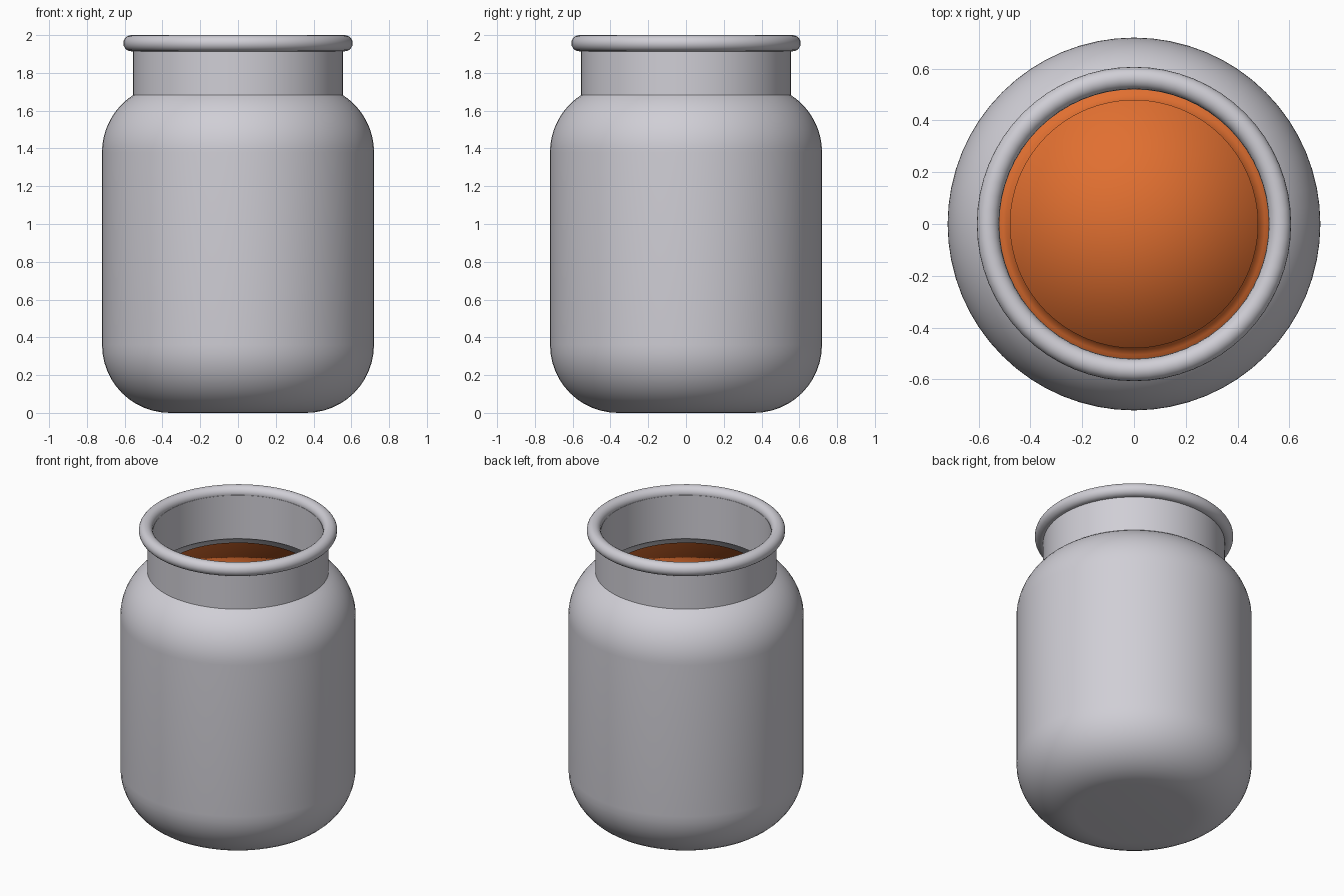
import bpy, bmesh, math

SEGMENTS = 64

old = bpy.data.objects.get("Cube")
if old:
    bpy.data.objects.remove(old, do_unlink=True)


def make_material(name, rgb):
    mat = bpy.data.materials.new(name)
    mat.use_nodes = True
    color = (*rgb, 1.0)
    mat.diffuse_color = color
    mat.node_tree.nodes["Principled BSDF"].inputs["Base Color"].default_value = color
    return mat


def arc(cx, cz, radius, start, end, steps=12):
    """Points of a circular arc in the (radius, height) plane, angles in degrees."""
    angles = [math.radians(start + (end - start) * i / steps) for i in range(steps + 1)]
    return [(cx + radius * math.cos(a), cz + radius * math.sin(a)) for a in angles]


def bottle(side, corner, base, shoulder_z, neck):
    """Rounded base, straight side and rounded shoulder ending at the neck radius."""
    cx = side - corner
    end = math.degrees(math.acos((neck - cx) / corner))
    return (arc(cx, base + corner, corner, -90, 0)
            + arc(cx, shoulder_z, corner, 0, end))


def lathe(name, profile, mat, closed=False, smooth_angle=None):
    """Revolve a profile about z; points on the axis become one shared pole."""
    bm = bmesh.new()
    rings = []
    for r, z in profile:
        if r < 1e-5:
            rings.append([bm.verts.new((0, 0, z))] * SEGMENTS)
        else:
            turn = [2 * math.pi * i / SEGMENTS for i in range(SEGMENTS)]
            rings.append([bm.verts.new((r * math.cos(a), r * math.sin(a), z)) for a in turn])
    pairs = list(zip(rings, rings[1:]))
    if closed:
        pairs.append((rings[-1], rings[0]))
    for low, high in pairs:
        for i in range(SEGMENTS):
            j = (i + 1) % SEGMENTS
            corners = dict.fromkeys((low[i], low[j], high[j], high[i]))
            bm.faces.new(list(corners))
    bmesh.ops.recalc_face_normals(bm, faces=bm.faces)
    mesh = bpy.data.meshes.new(name)
    bm.to_mesh(mesh)
    bm.free()
    mesh.materials.append(mat)
    obj = bpy.data.objects.new(name, mesh)
    bpy.context.collection.objects.link(obj)
    bpy.ops.object.select_all(action="DESELECT")
    obj.select_set(True)
    bpy.context.view_layer.objects.active = obj
    if smooth_angle:
        bpy.ops.object.shade_smooth_by_angle(angle=math.radians(smooth_angle))
    else:
        bpy.ops.object.shade_smooth()
    return obj


glass = make_material("pale grey", (0.63, 0.62, 0.67))
filling = make_material("orange", (0.75, 0.16, 0.03))

# Hollow jar: outer wall, neck, then the inner wall back down
outer = bottle(0.72, 0.36, 0.0, 1.38, 0.555)
inner = bottle(0.68, 0.32, 0.04, 1.38, 0.52)
jar_wall = ([(0, 0)] + outer + [(0.555, 1.95), (0.52, 1.95)]
            + inner[::-1] + [(0, 0.04)])
lathe("jar", jar_wall, glass, smooth_angle=30)

# Rolled lip around the mouth
lip = arc(0.564, 1.957, 0.043, 0, 360, 20)[:-1]
lathe("lip", lip, glass, closed=True)

# Contents with a small raised disc on top
contents = bottle(0.66, 0.28, 0.06, 1.35, 0.48)
lathe("contents", [(0, 0.06)] + contents + [(0.48, 1.65), (0, 1.65)], filling)
